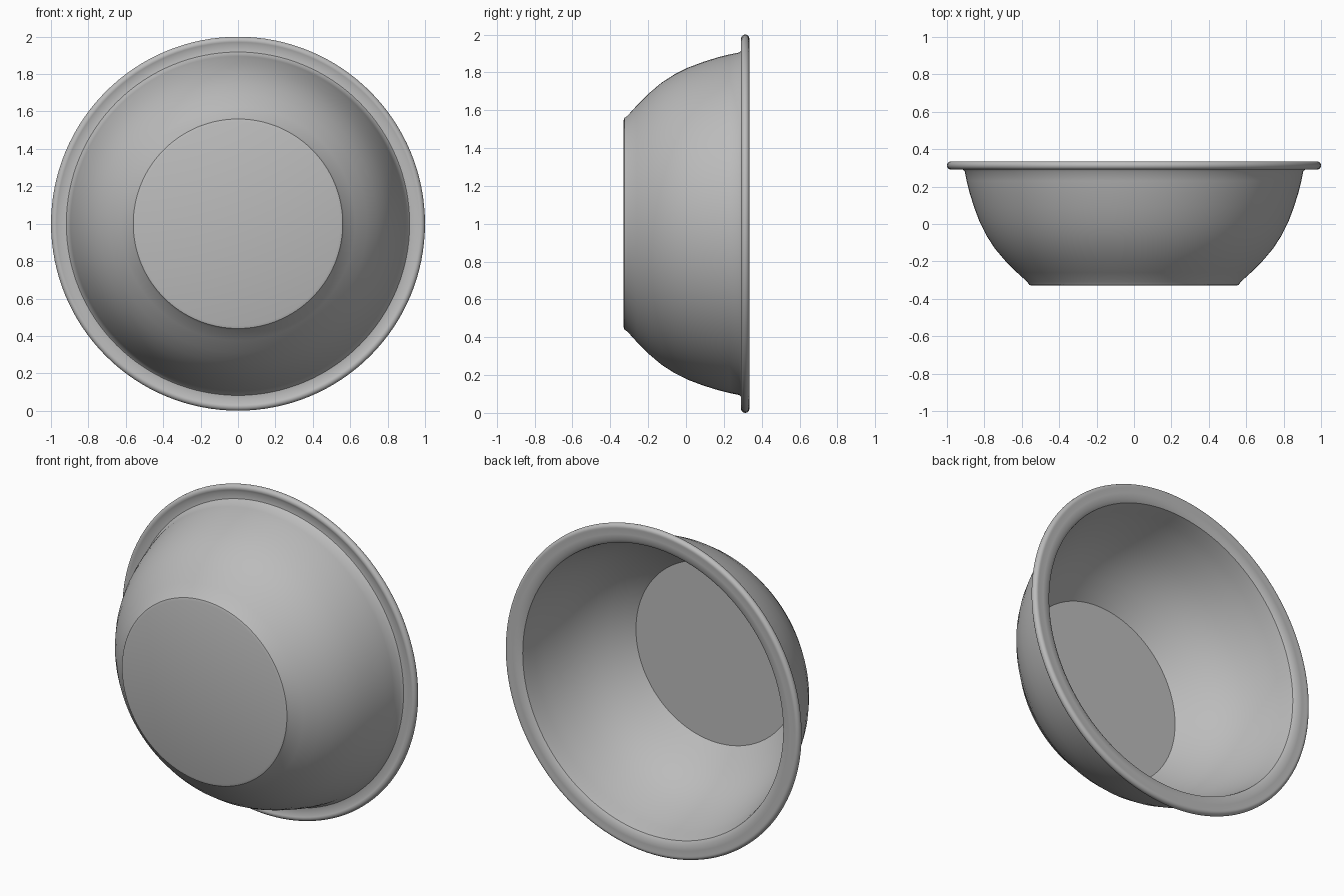
import bpy, bmesh, math

cube = bpy.data.objects.get("Cube")
if cube:
    bpy.data.objects.remove(cube, do_unlink=True)

SEGMENTS = 128


def make_material(name, color):
    mat = bpy.data.materials.new(name)
    mat.use_nodes = True
    mat.diffuse_color = color
    mat.node_tree.nodes["Principled BSDF"].inputs["Base Color"].default_value = color
    return mat


def lathe(name, profile, mat):
    """Spin (radius, depth) points around the bowl's horizontal axis."""
    bm = bmesh.new()
    verts = [bm.verts.new((r, y, 0)) for r, y in profile]
    edges = [bm.edges.new(pair) for pair in zip(verts, verts[1:])]
    bmesh.ops.spin(bm, geom=verts + edges, cent=(0, 0, 0), axis=(0, 1, 0),
                   angle=math.tau, steps=SEGMENTS, use_merge=True)
    bmesh.ops.remove_doubles(bm, verts=bm.verts, dist=0.0001)
    bmesh.ops.recalc_face_normals(bm, faces=bm.faces)
    mesh = bpy.data.meshes.new(name)
    bm.to_mesh(mesh)
    bm.free()
    mesh.materials.append(mat)
    obj = bpy.data.objects.new(name, mesh)
    obj.location.z = 1
    bpy.context.collection.objects.link(obj)
    bpy.ops.object.select_all(action="DESELECT")
    obj.select_set(True)
    bpy.context.view_layer.objects.active = obj
    bpy.ops.object.shade_smooth_by_angle(angle=math.radians(35))
    return obj


# Outside: flat foot, curved wall, and the underside of the flange
outside = [(0, -0.33), (0.545, -0.33), (0.56, -0.325), (0.57, -0.31),
           (0.625, -0.26), (0.69, -0.195), (0.745, -0.13), (0.79, -0.06),
           (0.825, 0.01), (0.855, 0.09), (0.88, 0.17), (0.895, 0.23),
           (0.905, 0.28), (0.918, 0.295), (0.955, 0.3)]
# Rolled lip at the outer edge
lip = [(0.978 + 0.022 * math.cos(a), 0.313 + 0.022 * math.sin(a))
       for a in [math.radians(d) for d in range(-110, 111, 20)]]
# Inside: flange top, wall and flat floor
inside = [(0.94, 0.335), (0.905, 0.333), (0.885, 0.32), (0.875, 0.28),
          (0.865, 0.23), (0.85, 0.17), (0.825, 0.09), (0.795, 0.01),
          (0.76, -0.06), (0.715, -0.13), (0.66, -0.195), (0.6, -0.255),
          (0.55, -0.3), (0, -0.3)]

grey = make_material("plain grey", (0.5, 0.5, 0.5, 1))
lathe("bowl", outside + lip + inside, grey)
